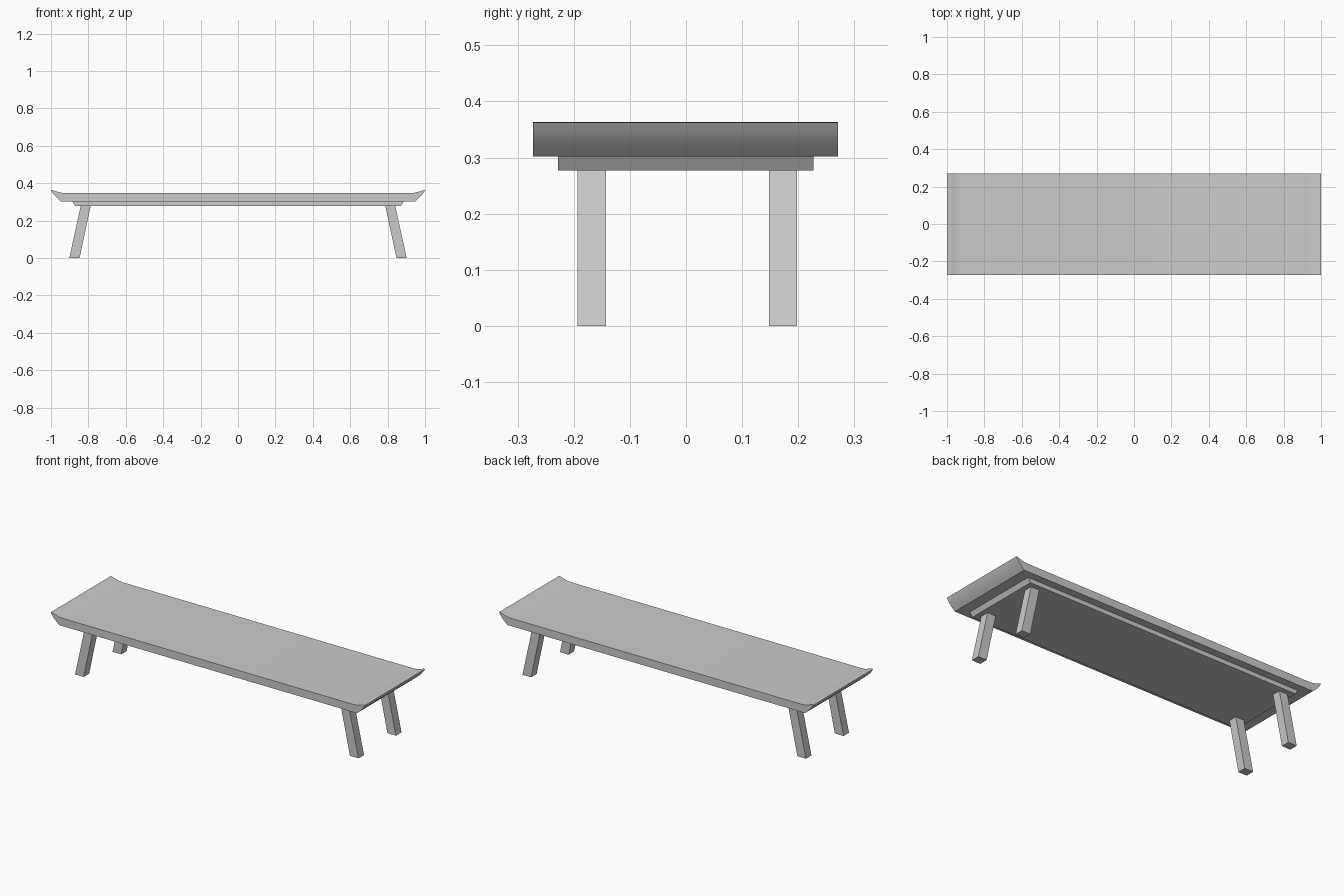
import bpy
import bmesh
from math import radians

cube = bpy.data.objects.get("Cube")
if cube:
    bpy.data.objects.remove(cube, do_unlink=True)

grey = bpy.data.materials.new("plain grey")
grey.use_nodes = True
grey.diffuse_color = (0.6, 0.6, 0.6, 1)
grey.node_tree.nodes["Principled BSDF"].inputs["Base Color"].default_value = (0.6, 0.6, 0.6, 1)


def extrude_profile(name, outline, y0, y1, smooth=False):
    """Extrude an x-z outline along y from y0 to y1."""
    mesh = bpy.data.meshes.new(name)
    bm = bmesh.new()
    face = bm.faces.new([bm.verts.new((x, y0, z)) for x, z in outline])
    grown = bmesh.ops.extrude_face_region(bm, geom=[face])
    moved = [v for v in grown["geom"] if isinstance(v, bmesh.types.BMVert)]
    bmesh.ops.translate(bm, verts=moved, vec=(0, y1 - y0, 0))
    bmesh.ops.recalc_face_normals(bm, faces=bm.faces)
    bm.to_mesh(mesh)
    bm.free()
    mesh.materials.append(grey)
    obj = bpy.data.objects.new(name, mesh)
    bpy.context.collection.objects.link(obj)
    if smooth:
        bpy.ops.object.select_all(action="DESELECT")
        obj.select_set(True)
        bpy.context.view_layer.objects.active = obj
        bpy.ops.object.shade_smooth_by_angle(angle=radians(30))
    return obj


def mirrored(half):
    """Close a right-hand half outline with its mirror image."""
    return half + [(-x, z) for x, z in reversed(half)]


# Seat slab with upswept, undercut ends
seat_half = [(0.947, 0.302), (0.964, 0.317), (0.979, 0.332), (0.991, 0.347),
             (1.0, 0.362), (0.994, 0.363), (0.965, 0.354), (0.948, 0.349), (0.925, 0.347)]
extrude_profile("seat", mirrored(seat_half), -0.273, 0.271, smooth=True)

# Support board beneath the seat
extrude_profile("support_board", mirrored([(0.87, 0.277), (0.886, 0.302)]), -0.228, 0.227)

# Splayed legs
for side, sx in (("right", -1), ("left", 1)):
    for end, y in (("front", -0.168), ("back", 0.173)):
        leg = [(0.847, 0), (0.902, 0), (0.841, 0.277), (0.788, 0.277)]
        extrude_profile(f"{end}_{side}_leg", [(sx * x, z) for x, z in leg], y - 0.025, y + 0.025)
